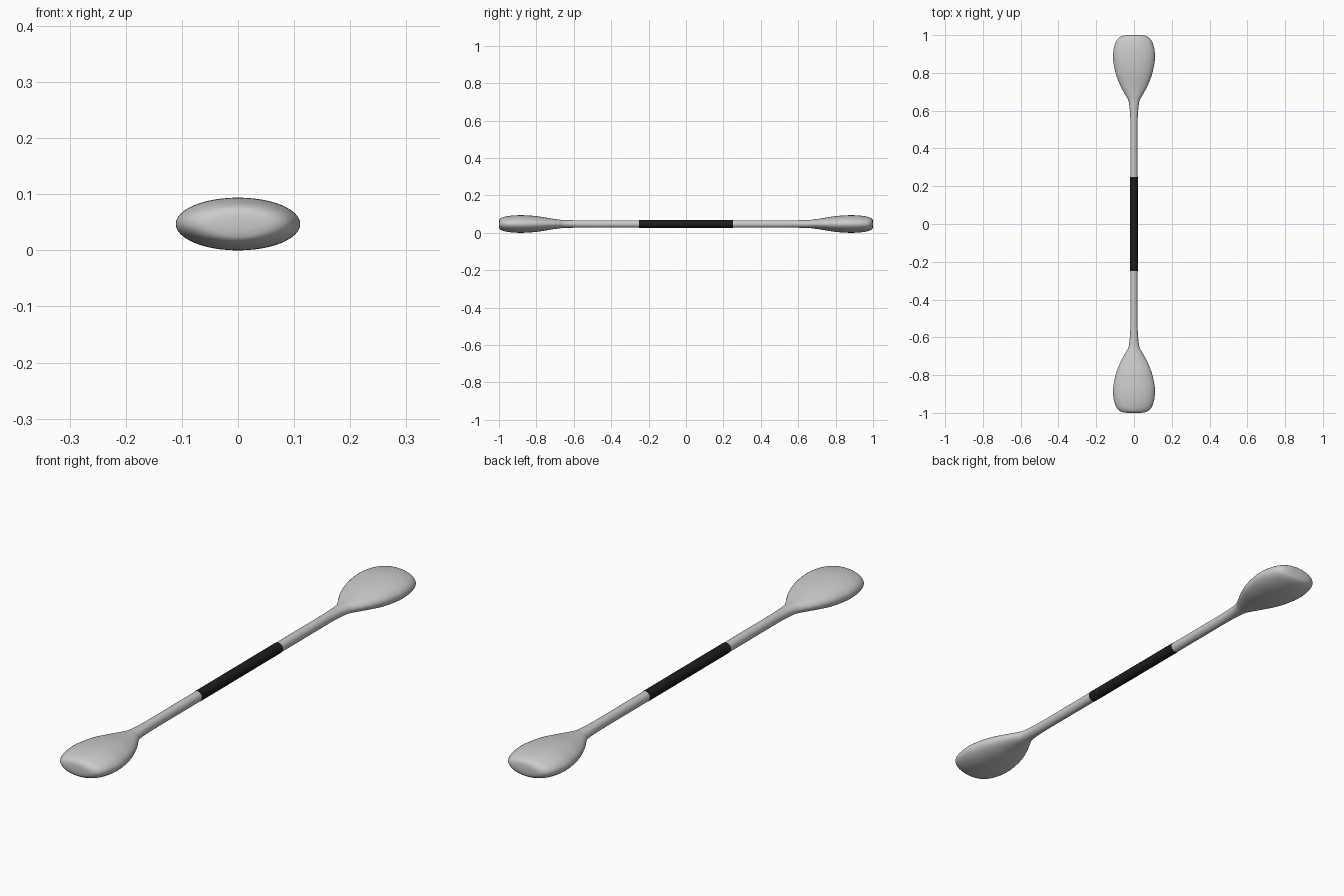
import bpy, bmesh, math

if "Cube" in bpy.data.objects:
    bpy.data.objects.remove(bpy.data.objects["Cube"])

CZ = 0.047      # height of the paddle axis
SIDES = 48

# (y, half width, half thickness) from the grip to the blade tip
STATIONS = [
    (0.24, 0.019, 0.020), (0.40, 0.019, 0.020), (0.53, 0.019, 0.020),
    (0.60, 0.022, 0.020), (0.65, 0.029, 0.021), (0.68, 0.044, 0.024),
    (0.73, 0.071, 0.031), (0.79, 0.095, 0.041), (0.85, 0.108, 0.046),
    (0.89, 0.111, 0.047), (0.93, 0.107, 0.045), (0.965, 0.096, 0.040),
    (0.985, 0.081, 0.034), (0.996, 0.060, 0.026), (1.0, 0.032, 0.014),
]


def smooth_path(pts, steps=4):
    """Catmull-Rom interpolation through the stations."""
    out = []
    for i in range(len(pts) - 1):
        p = [pts[max(i - 1, 0)], pts[i], pts[i + 1], pts[min(i + 2, len(pts) - 1)]]
        for s in range(steps):
            t = s / steps
            out.append(tuple(0.5 * (2 * b + (c - a) * t + (2 * a - 5 * b + 4 * c - d) * t**2
                                    + (3 * b - a - 3 * c + d) * t**3)
                             for a, b, c, d in zip(*p)))
    return out + [pts[-1]]


def loft(name, stations, cap_start=False):
    """Elliptical rings along y, closed at the far end."""
    bm = bmesh.new()
    rings = []
    for y, rx, rz in stations:
        rings.append([bm.verts.new((rx * math.cos(2 * math.pi * k / SIDES), y,
                                    CZ + rz * math.sin(2 * math.pi * k / SIDES)))
                      for k in range(SIDES)])
    for a, b in zip(rings, rings[1:]):
        for k in range(SIDES):
            n = (k + 1) % SIDES
            bm.faces.new((a[k], a[n], b[n], b[k]))
    bm.faces.new(rings[-1])
    if cap_start:
        bm.faces.new(rings[0])
    bmesh.ops.recalc_face_normals(bm, faces=bm.faces)
    mesh = bpy.data.meshes.new(name)
    bm.to_mesh(mesh)
    bm.free()
    ob = bpy.data.objects.new(name, mesh)
    bpy.context.collection.objects.link(ob)
    bpy.ops.object.select_all(action='DESELECT')
    ob.select_set(True)
    bpy.context.view_layer.objects.active = ob
    bpy.ops.object.shade_smooth_by_angle(angle=math.radians(40))
    return ob


# Shaft ends flowing into the blades, mirrored front to back
blades = loft("shaft_and_blades", smooth_path(STATIONS))
mirror = blades.modifiers.new("mirror", 'MIRROR')
mirror.use_axis = (False, True, False)

# Black centre grip
grip = loft("grip", [(-0.25, 0.020, 0.021), (0.25, 0.020, 0.021)], cap_start=True)
black = bpy.data.materials.new("black_grip")
black.diffuse_color = (0.012, 0.012, 0.014, 1)
black.use_nodes = True
black.node_tree.nodes["Principled BSDF"].inputs["Base Color"].default_value = black.diffuse_color
grip.data.materials.append(black)
